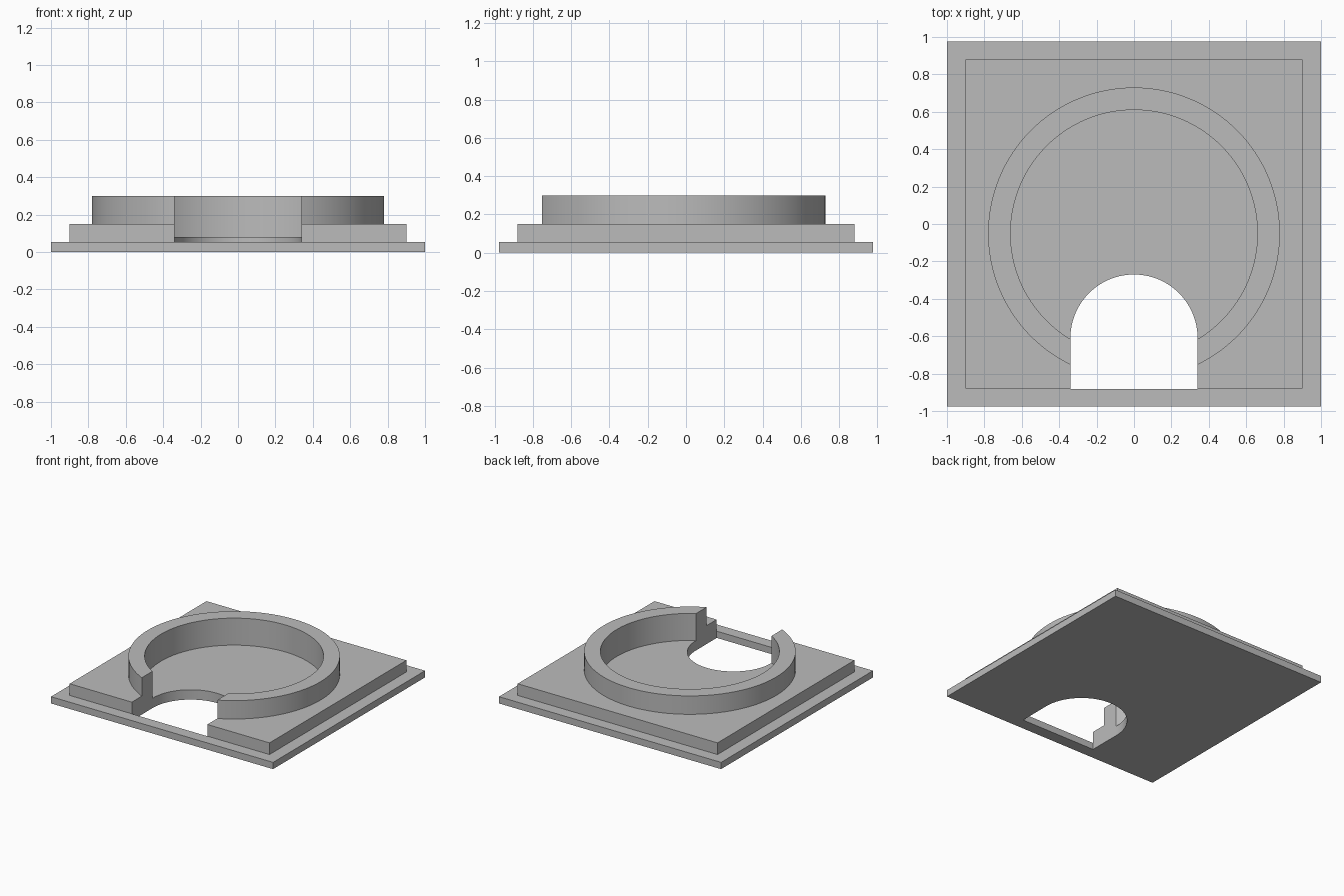
import bpy
import bmesh
from math import cos, sin, pi, radians

cube = bpy.data.objects.get("Cube")
if cube:
    bpy.data.objects.remove(cube, do_unlink=True)

grey = bpy.data.materials.new("plain_grey")
grey.use_nodes = True
grey.diffuse_color = (0.5, 0.5, 0.5, 1)
grey.node_tree.nodes["Principled BSDF"].inputs["Base Color"].default_value = (0.5, 0.5, 0.5, 1)


def arc(radius, cy, start, end, steps):
    """Points along an arc centred on x = 0."""
    angles = [start + (end - start) * i / steps for i in range(steps + 1)]
    return [(radius * cos(a), cy + radius * sin(a)) for a in angles]


def rectangle(hx, hy):
    return [(-hx, -hy), (hx, -hy), (hx, hy), (-hx, hy)]


def prism(name, outline, z0, z1):
    """Extrude a flat outline from z0 up to z1."""
    bm = bmesh.new()
    face = bm.faces.new([bm.verts.new((x, y, z0)) for x, y in outline])
    ext = bmesh.ops.extrude_face_region(bm, geom=[face])
    top = [v for v in ext["geom"] if isinstance(v, bmesh.types.BMVert)]
    bmesh.ops.translate(bm, verts=top, vec=(0, 0, z1 - z0))
    bmesh.ops.recalc_face_normals(bm, faces=bm.faces)
    mesh = bpy.data.meshes.new(name)
    bm.to_mesh(mesh)
    bm.free()
    mesh.materials.append(grey)
    obj = bpy.data.objects.new(name, mesh)
    bpy.context.collection.objects.link(obj)
    return obj


def combine(body, tool, operation):
    """Join or carve the body with a tool, then discard the tool."""
    tool.hide_render = True
    mod = body.modifiers.new(operation.lower(), "BOOLEAN")
    mod.operation = operation
    mod.solver = "EXACT"
    mod.object = tool
    bpy.context.view_layer.objects.active = body
    bpy.ops.object.modifier_apply(modifier=mod.name)
    bpy.data.objects.remove(tool, do_unlink=True)


RING_Y = -0.05
SEGMENTS = 128


def disc(radius):
    return arc(radius, RING_Y, 0, 2 * pi, SEGMENTS)[:-1]


# Stepped square base with a round collar on top
body = prism("stepped_base_with_collar", rectangle(1, 0.977), 0, 0.055)
combine(body, prism("step_plate", rectangle(0.9, 0.88), 0.02, 0.15), "UNION")
combine(body, prism("collar", disc(0.78), 0.1, 0.3), "UNION")

# Round recess inside the collar
combine(body, prism("recess_cutter", disc(0.66), 0.08, 0.5), "DIFFERENCE")

# Arched opening through the collar and base, leaving a front sill
arch = arc(0.34, -0.61, 0, pi, 64) + [(-0.34, -0.881), (0.34, -0.881)]
combine(body, prism("opening_cutter", arch, -0.1, 0.5), "DIFFERENCE")

# Smooth curved walls with sharp edges
bpy.ops.object.select_all(action="DESELECT")
body.select_set(True)
bpy.context.view_layer.objects.active = body
bpy.ops.object.shade_smooth_by_angle(angle=radians(30))
